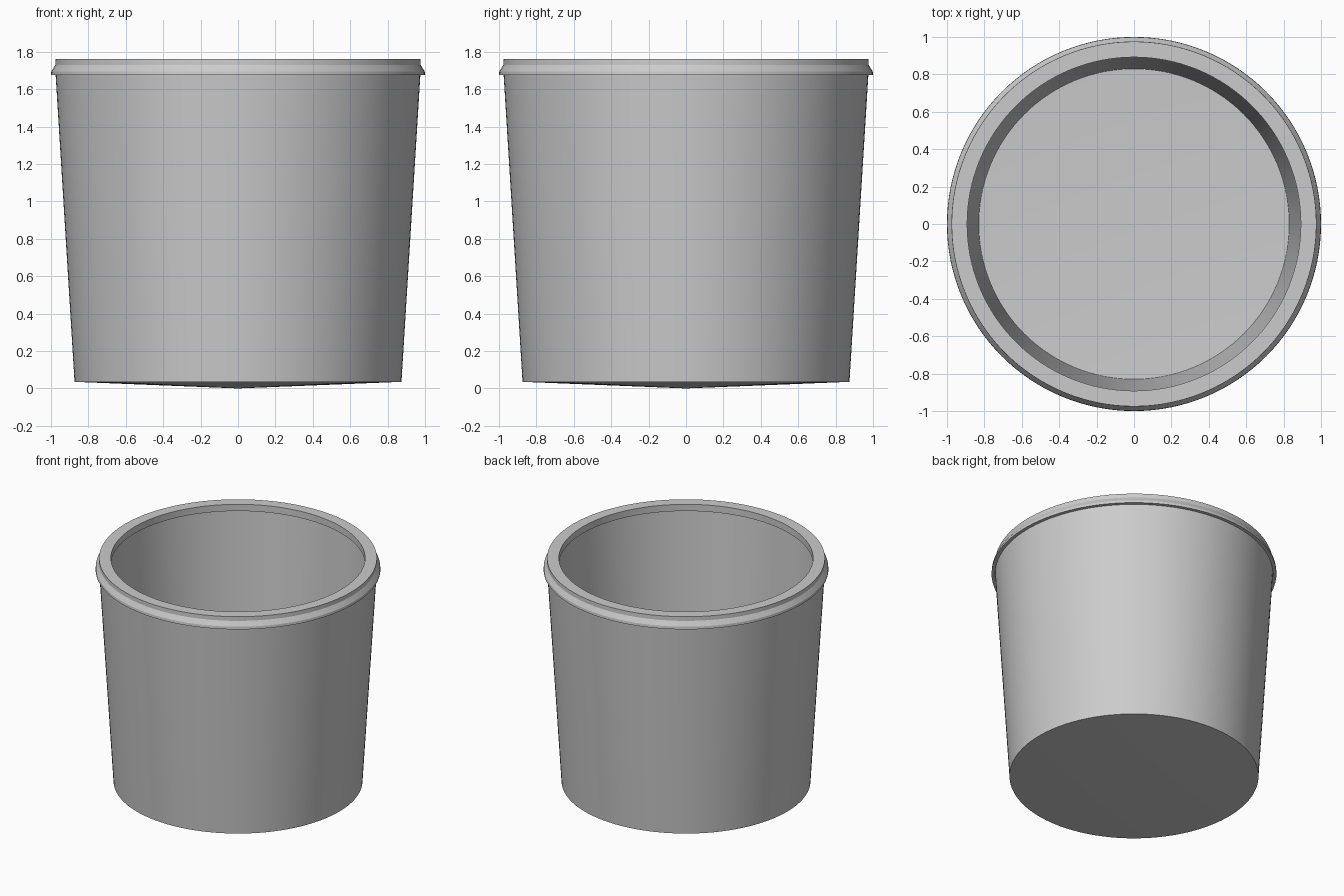
import bpy
import math

cube = bpy.data.objects.get("Cube")
if cube:
    bpy.data.objects.remove(cube, do_unlink=True)

SEGMENTS = 128


def material(name, colour):
    mat = bpy.data.materials.new(name)
    mat.use_nodes = True
    mat.diffuse_color = colour
    mat.node_tree.nodes["Principled BSDF"].inputs["Base Color"].default_value = colour
    return mat


def lathe(name, profile, mat):
    """Revolve (radius, z) points around z; a radius of 0 makes a pole."""
    verts, rings, faces = [], [], []
    for r, z in profile:
        count = SEGMENTS if r else 1
        rings.append([len(verts) + i % count for i in range(SEGMENTS)])
        for i in range(count):
            a = math.tau * i / SEGMENTS
            verts.append((r * math.cos(a), r * math.sin(a), z))
    for low, high in zip(rings, rings[1:]):
        for i in range(SEGMENTS):
            j = (i + 1) % SEGMENTS
            quad = [low[i], low[j], high[j], high[i]]
            faces.append(list(dict.fromkeys(quad)))
    mesh = bpy.data.meshes.new(name)
    mesh.from_pydata(verts, [], faces)
    mesh.materials.append(mat)
    obj = bpy.data.objects.new(name, mesh)
    bpy.context.collection.objects.link(obj)
    bpy.ops.object.select_all(action="DESELECT")
    obj.select_set(True)
    bpy.context.view_layer.objects.active = obj
    bpy.ops.object.shade_smooth_by_angle(angle=math.radians(20))
    return obj


grey = material("plain grey", (0.6, 0.6, 0.6, 1))

# One closed shell: outside from the base pole up, over the rim, inside down
outside = [(0, 0), (0.874, 0.035), (0.975, 1.675)]
rim = [(1.0, 1.675), (0.998, 1.695), (0.976, 1.73), (0.975, 1.762),
       (0.892, 1.762), (0.892, 1.71)]
inside = [(0.93, 1.71), (0.83, 0.08), (0, 0.045)]
lathe("tapered_tub", outside + rim + inside, grey)
